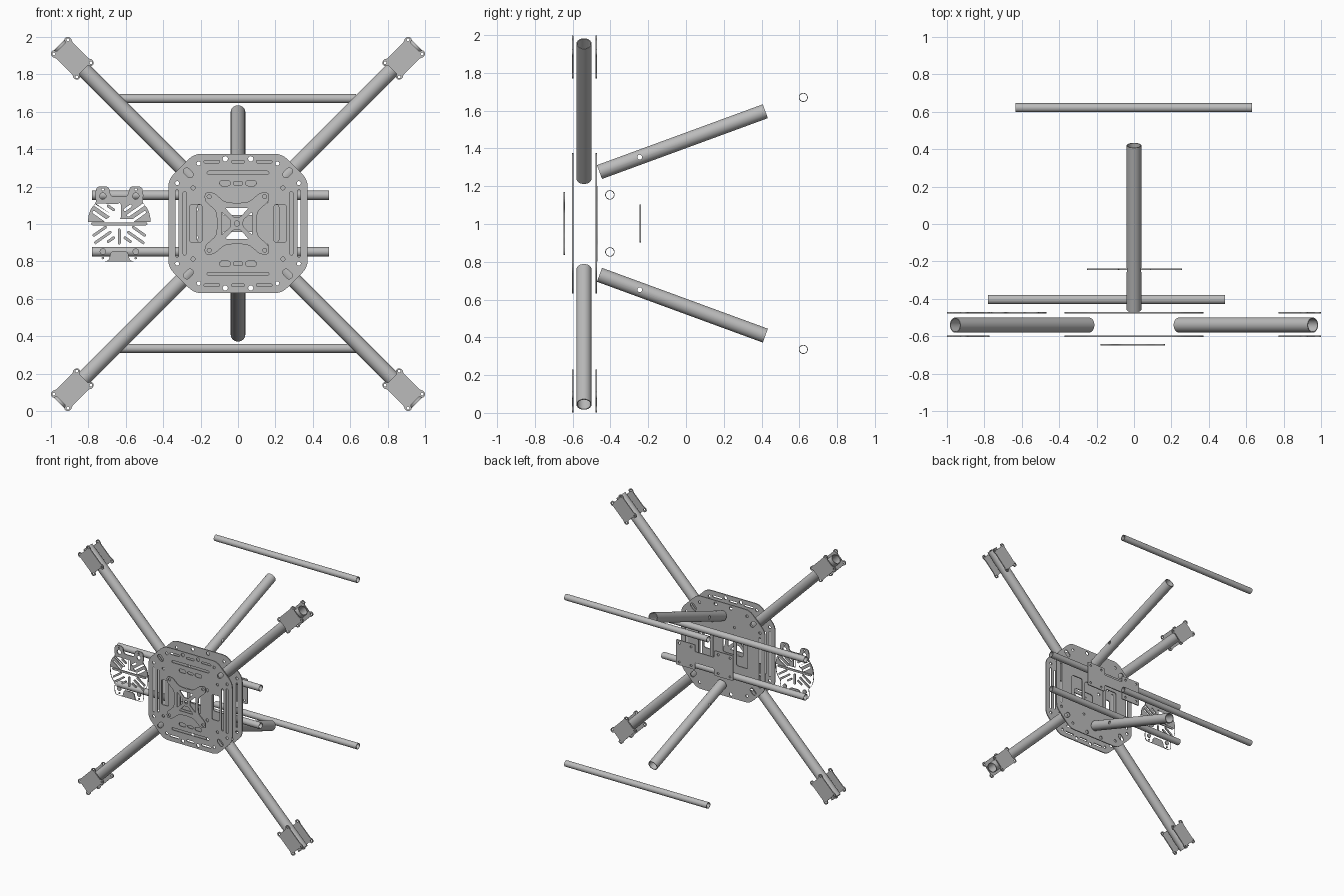
import bpy, math
from mathutils import Vector

if "Cube" in bpy.data.objects:
    bpy.data.objects.remove(bpy.data.objects["Cube"])

CZ = 1.003            # height of the frame centre
T = 0.008             # plate thickness

grey = bpy.data.materials.new("light_grey")
grey.diffuse_color = (0.5, 0.5, 0.5, 1)
grey.use_nodes = True
grey.node_tree.nodes["Principled BSDF"].inputs["Base Color"].default_value = grey.diffuse_color


# ---------- 2D outlines ----------
def circle(x, y, r, n=16):
    return [(x + r * math.cos(2 * math.pi * i / n), y + r * math.sin(2 * math.pi * i / n)) for i in range(n)]


def rounded(pts, r, n=4):
    """Round every corner of a polygon with a small quadratic bend."""
    out = []
    for i, p in enumerate(pts):
        p, a, b = Vector(p), Vector(pts[i - 1]), Vector(pts[(i + 1) % len(pts)])
        da, db = a - p, b - p
        s = p + da.normalized() * min(r, da.length * 0.49)
        e = p + db.normalized() * min(r, db.length * 0.49)
        for k in range(n + 1):
            t = k / n
            out.append(tuple(s * (1 - t) ** 2 + p * 2 * t * (1 - t) + e * t * t))
    return out


def box(x, y, w, h, r):
    w, h = w / 2, h / 2
    return rounded([(x - w, y - h), (x + w, y - h), (x + w, y + h), (x - w, y + h)], r)


def slot(x, y, length, width, ang=0):
    """Slot with round ends, long axis turned by ang degrees."""
    a, r, d, pts = math.radians(ang), width / 2, (length - width) / 2, []
    for side in (0, 1):
        for i in range(7):
            t = -math.pi / 2 + math.pi * i / 6 + side * math.pi
            px, py = r * math.cos(t) + (d if side == 0 else -d), r * math.sin(t)
            pts.append((x + px * math.cos(a) - py * math.sin(a), y + px * math.sin(a) + py * math.cos(a)))
    return pts


def quad_mirror(q):
    """Full outline from one quadrant running from the +x axis to the +y axis."""
    half = q + [(-x, y) for x, y in reversed(q) if x > 1e-6]
    return half + [(x, -y) for x, y in reversed(half) if y > 1e-6]


def four(f, x, y, *args):
    return [f(sx * x, sy * y, *args) for sx in (1, -1) for sy in (1, -1)]


def two_z(f, y, *args):
    return [f(0, s * y, *args) for s in (1, -1)]


# ---------- solid builders ----------
def plate(name, outline, holes, x, y, z, turn=0):
    """Flat upright plate with cut-outs, turned in its own plane."""
    cu = bpy.data.curves.new(name, 'CURVE')
    cu.dimensions, cu.fill_mode, cu.extrude = '2D', 'BOTH', T / 2
    for pts in [outline] + holes:
        sp = cu.splines.new('POLY')
        sp.points.add(len(pts) - 1)
        for p, (u, v) in zip(sp.points, pts):
            p.co = (u, v, 0, 1)
        sp.use_cyclic_u = True
    tmp = bpy.data.objects.new(name + "_curve", cu)
    bpy.context.collection.objects.link(tmp)
    me = bpy.data.meshes.new_from_object(tmp.evaluated_get(bpy.context.evaluated_depsgraph_get()))
    bpy.data.objects.remove(tmp)
    me.materials.clear()
    me.materials.append(grey)
    for p in me.polygons:
        p.use_smooth = False
    ob = bpy.data.objects.new(name, me)
    bpy.context.collection.objects.link(ob)
    ob.rotation_mode = 'ZYX'
    ob.rotation_euler = (math.pi / 2, 0, 0)
    ob.location = (x, y, z)
    if turn:
        c, s = math.cos(turn), math.sin(turn)
        for v in me.vertices:
            v.co = (c * v.co.x - s * v.co.y, s * v.co.x + c * v.co.y, v.co.z)
    return ob


def tube(name, a, b, r, wall=0.005, n=32):
    """Open hollow tube from a to b."""
    a, b = Vector(a), Vector(b)
    d = b - a
    q = d.to_track_quat('Z', 'Y')
    verts, faces = [], []
    for rad, end in ((r, a), (r, b), (r - wall, b), (r - wall, a)):
        for i in range(n):
            t = 2 * math.pi * i / n
            verts.append(end + q @ Vector((rad * math.cos(t), rad * math.sin(t), 0)))
    for k in range(4):
        m = (k + 1) % 4
        for i in range(n):
            j = (i + 1) % n
            faces.append((k * n + i, k * n + j, m * n + j, m * n + i))
    me = bpy.data.meshes.new(name)
    me.from_pydata(verts, [], faces)
    me.materials.append(grey)
    ob = bpy.data.objects.new(name, me)
    bpy.context.collection.objects.link(ob)
    smooth(ob)
    return ob


def activate(ob):
    bpy.ops.object.select_all(action='DESELECT')
    ob.select_set(True)
    bpy.context.view_layer.objects.active = ob


def smooth(ob):
    activate(ob)
    bpy.ops.object.shade_smooth_by_angle(angle=math.radians(35))


# ---------- arms and motor mounts ----------
mount = rounded(quad_mirror([(0.085, 0), (0.085, 0.034), (0.103, 0.040), (0.103, 0.058),
                             (0.092, 0.069), (0.074, 0.069), (0.066, 0.062), (0, 0.062)]), 0.008, 3)
mount_holes = four(circle, 0.0865, 0.053, 0.008, 10)
for sx, side in ((1, "right"), (-1, "left")):
    for sz, lev in ((1, "upper"), (-1, "lower")):
        tube(f"arm_{lev}_{side}", (sx * 0.24, -0.54, 1 + sz * 0.24), (sx * 0.955, -0.54, 1 + sz * 0.955), 0.04)
        m = 1.2515 / math.sqrt(2)
        for y, face in ((-0.6, "front"), (-0.475, "back")):
            plate(f"motor_mount_{face}_{lev}_{side}", mount, mount_holes,
                  sx * m, y, 1 + sz * m, math.atan2(sz, sx))

# ---------- main body plates ----------
body = rounded(quad_mirror([(0.372, 0), (0.372, 0.235), (0.235, 0.372), (0, 0.372)]), 0.04)
corner = four(circle, 0.21, 0.32, 0.011, 10) + four(circle, 0.325, 0.215, 0.011, 10)
corner += [slot(sx * 0.265, sz * 0.27, 0.06, 0.036, 45 * sx * sz) for sx in (1, -1) for sz in (1, -1)]
outer_slots = [slot(s * 0.325, 0, 0.36, 0.016, 90) for s in (1, -1)]
centre = [box(0, 0, 0.18, 0.18, 0.02)]

front_holes = corner + outer_slots + centre
front_holes += [slot(s * 0.285, 0, 0.34, 0.016, 90) for s in (1, -1)]
front_holes += two_z(slot, 0.27, 0.33, 0.018) + two_z(slot, 0.33, 0.07, 0.014)
front_holes += four(slot, 0.14, 0.33, 0.085, 0.014) + four(circle, 0.068, 0.345, 0.014)
front_holes += four(slot, 0.07, 0.215, 0.06, 0.028) + two_z(slot, 0.215, 0.05, 0.02)
front_holes += four(circle, 0.24, 0.19, 0.011, 10) + four(circle, 0.15, 0.12, 0.012, 10)
front_holes += [box(s * 0.225, 0, 0.065, 0.2, 0.012) for s in (1, -1)]
plate("body_plate_front", body, front_holes, 0, -0.6, CZ)

back_holes = corner + outer_slots + centre + four(circle, 0.068, 0.345, 0.014)
back_holes += [box(s * 0.168, 0, 0.1, 0.2, 0.015) for s in (1, -1)]
back_holes += four(circle, 0.1, 0.2, 0.01, 10)
plate("body_plate_back", body, back_holes, 0, -0.475, CZ)

# ---------- cross-shaped controller plate ----------
cross = rounded(quad_mirror([(0.105, 0), (0.11, 0.065), (0.172, 0.12), (0.172, 0.166),
                             (0.125, 0.166), (0.065, 0.115), (0, 0.108)]), 0.02)
windows = [circle(0, 0, 0.014)] + four(circle, 0.148, 0.143, 0.011, 10)
for s in (1, -1):
    windows.append(rounded([(-0.062, s * 0.082), (0.062, s * 0.082), (0.018, s * 0.034), (-0.018, s * 0.034)], 0.008))
    windows.append(rounded([(s * 0.082, -0.062), (s * 0.082, 0.062), (s * 0.034, 0.018), (s * 0.034, -0.018)], 0.008))
plate("controller_plate", cross, windows, -0.006, -0.645, CZ)

# ---------- rear battery plate ----------
battery = rounded(quad_mirror([(0.253, 0), (0.253, 0.1), (0.085, 0.1), (0.085, 0.045), (0, 0.045)]), 0.01)
plate("battery_plate", battery, four(circle, 0.225, 0.075, 0.009, 10) + four(circle, 0.12, 0.075, 0.009, 10),
      0.003, -0.243, CZ)

# ---------- side camera plate ----------
camera = rounded(quad_mirror([(0.168, 0), (0.165, 0.045), (0.15, 0.085), (0.122, 0.112), (0.13, 0.15),
                              (0.122, 0.2), (0.055, 0.2), (0.046, 0.145), (0, 0.145)]), 0.022)
cuts = [slot(0, 0, 0.3, 0.016)] + four(circle, 0.088, 0.148, 0.017) + four(circle, 0.088, 0.183, 0.007, 8)
cuts += two_z(slot, 0.068, 0.085, 0.016, 90)
for sx in (1, -1):
    for sz in (1, -1):
        for x, z, length in ((0.105, 0.04, 0.09), (0.088, 0.073, 0.11), (0.045, 0.085, 0.05)):
            cuts.append(slot(sx * x, sz * z, length, 0.015, 35 * sx * sz))
plate("camera_plate", camera, cuts, -0.634, -0.473, CZ - 0.002)

# ---------- rails, legs and skids ----------
for s, lev in ((1, "upper"), (-1, "lower")):
    tube(f"battery_rail_{lev}", (-0.78, -0.403, CZ + s * 0.151), (0.485, -0.403, CZ + s * 0.151), 0.025, 0.004)
    tube(f"skid_{lev}", (-0.634, 0.621, CZ + s * 0.667), (0.63, 0.621, CZ + s * 0.667), 0.024, 0.004)
    leg = tube(f"leg_{lev}", (0, -0.458, CZ + s * 0.272), (0, 0.42, CZ + s * 0.594), 0.039)
    # bolt hole through the leg
    bpy.ops.mesh.primitive_cylinder_add(vertices=16, radius=0.013, depth=0.2,
                                        location=(0, -0.245, CZ + s * 0.351), rotation=(0, math.pi / 2, 0))
    cutter = bpy.context.object
    cutter.hide_render = True
    mod = leg.modifiers.new("bolt_hole", 'BOOLEAN')
    mod.operation, mod.object = 'DIFFERENCE', cutter
    activate(leg)
    bpy.ops.object.modifier_move_to_index(modifier=mod.name, index=0)
    bpy.ops.object.modifier_apply(modifier=mod.name)
    bpy.data.objects.remove(cutter)
